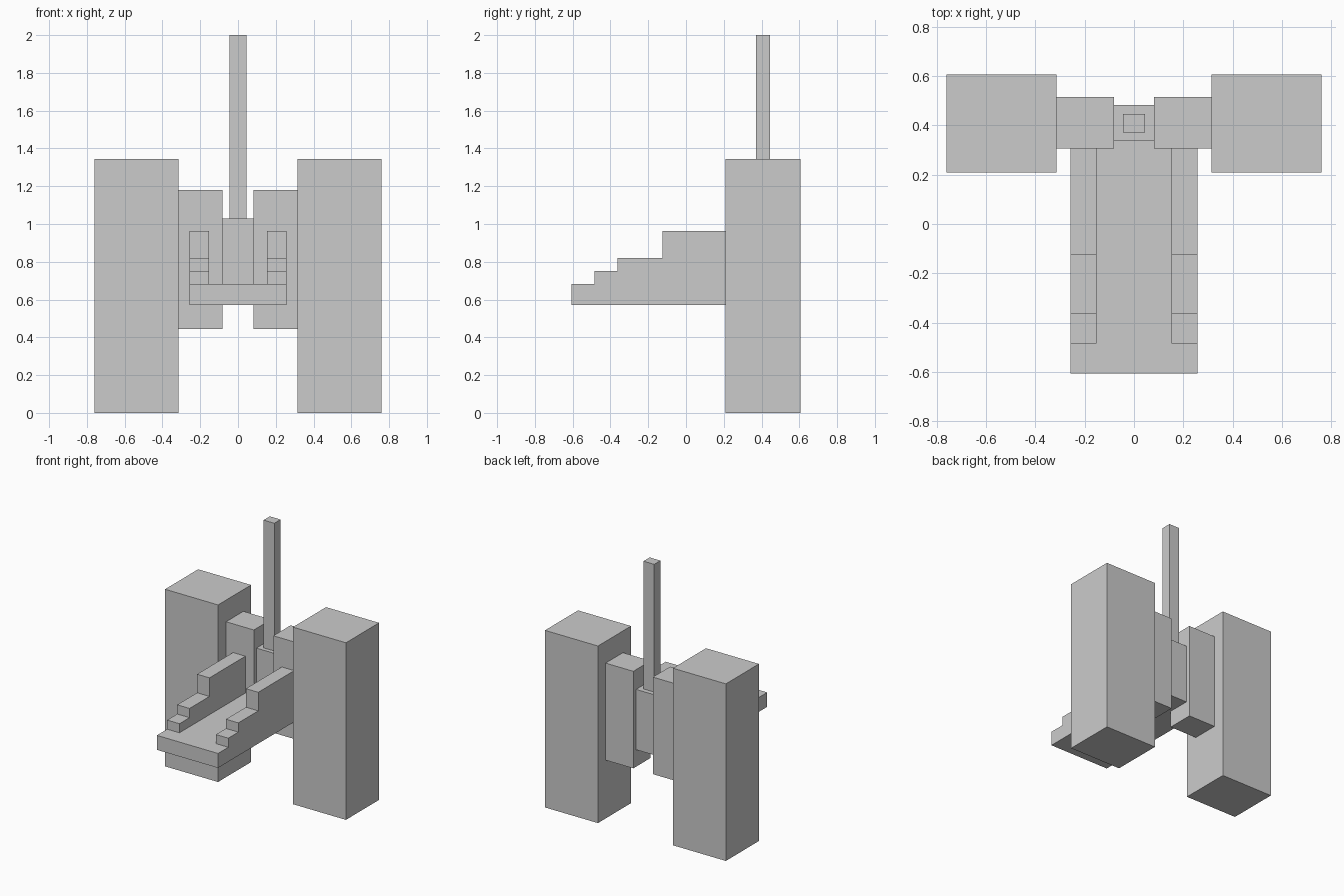
import bpy

if "Cube" in bpy.data.objects:
    bpy.data.objects.remove(bpy.data.objects["Cube"])


def prism(name, profile, x0, x1):
    """Extrude a (y, z) outline along x."""
    n = len(profile)
    verts = [(x, y, z) for x in (x0, x1) for y, z in profile]
    faces = [tuple(reversed(range(n))), tuple(range(n, 2 * n))]
    faces += [(i, (i + 1) % n, n + (i + 1) % n, n + i) for i in range(n)]
    mesh = bpy.data.meshes.new(name)
    mesh.from_pydata(verts, [], faces)
    mesh.update()
    obj = bpy.data.objects.new(name, mesh)
    bpy.context.collection.objects.link(obj)
    return obj


def box(name, x, y, z):
    return prism(name, [(y[0], z[0]), (y[1], z[0]), (y[1], z[1]), (y[0], z[1])], *x)


def mirror_x(obj):
    obj.modifiers.new("mirror", 'MIRROR').use_axis[0] = True


# Outer towers and the lower blocks that flank the centre
mirror_x(box("outer_tower", (0.315, 0.76), (0.21, 0.607), (0, 1.345)))
mirror_x(box("inner_block", (0.082, 0.315), (0.307, 0.515), (0.443, 1.18)))

# Centre block with the tall mast on top
box("centre_block", (-0.082, 0.082), (0.339, 0.482), (0.572, 1.03))
box("mast", (-0.045, 0.045), (0.371, 0.446), (1.03, 2.0))

# Deck reaching forward from the centre block
box("deck", (-0.257, 0.257), (-0.607, 0.339), (0.572, 0.682))

# Stepped side rails on the deck
rail_profile = [(-0.484, 0.682), (0.307, 0.682), (0.307, 0.962), (-0.124, 0.962),
                (-0.124, 0.821), (-0.363, 0.821), (-0.363, 0.751), (-0.484, 0.751)]
for obj in [prism("stepped_rail", rail_profile, 0.153, 0.257)]:
    mirror_x(obj)

# Consistent outward faces
import bmesh
for obj in bpy.context.collection.objects:
    bm = bmesh.new()
    bm.from_mesh(obj.data)
    bmesh.ops.recalc_face_normals(bm, faces=bm.faces)
    bm.to_mesh(obj.data)
    bm.free()
